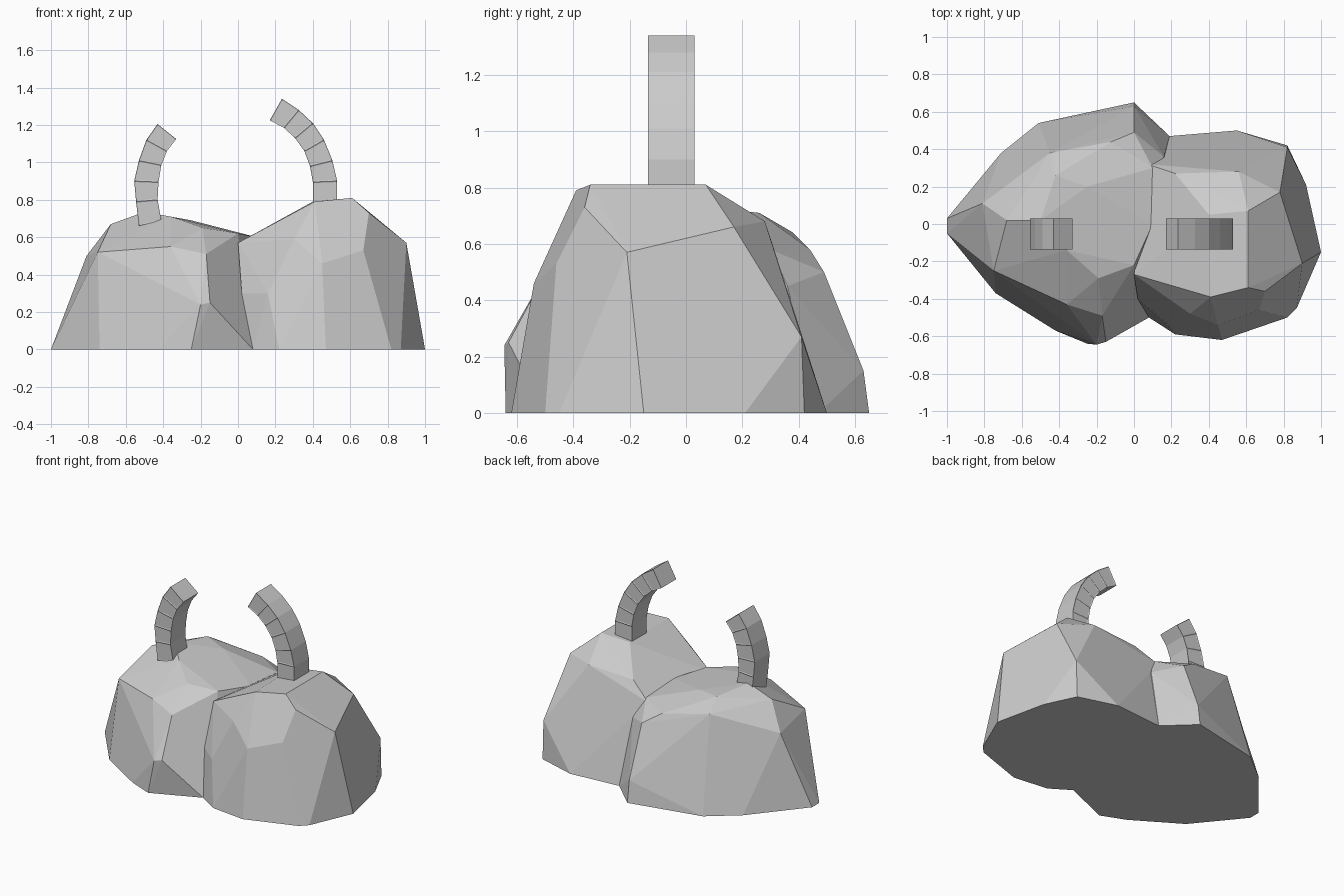
import bpy, bmesh, math


def finish(name, bm):
    bmesh.ops.recalc_face_normals(bm, faces=bm.faces[:])
    mesh = bpy.data.meshes.new(name)
    bm.to_mesh(mesh)
    bm.free()
    obj = bpy.data.objects.new(name, mesh)
    bpy.context.collection.objects.link(obj)
    return obj


def boulder(name, points):
    # faceted rock: convex hull over a few corner points, near-flat facets merged
    bm = bmesh.new()
    for p in points:
        bm.verts.new(p)
    res = bmesh.ops.convex_hull(bm, input=bm.verts[:])
    loose = [v for v in bm.verts if not v.link_faces]
    bmesh.ops.delete(bm, geom=loose, context='VERTS')
    bmesh.ops.dissolve_limit(bm, angle_limit=math.radians(4),
                             verts=bm.verts[:], edges=bm.edges[:])
    return finish(name, bm)


def curved_strip(name, outer, inner, y0, y1):
    # segmented square bar swept along an arc in the xz plane
    bm = bmesh.new()
    rings = []
    for (xo, zo), (xi, zi) in zip(outer, inner):
        rings.append([bm.verts.new(c) for c in
                      ((xo, y0, zo), (xi, y0, zi), (xi, y1, zi), (xo, y1, zo))])
    sides = []
    for a, b in zip(rings, rings[1:]):
        for k in range(4):
            n = (k + 1) % 4
            f = bm.faces.new((a[k], a[n], b[n], b[k]))
            if k in (0, 2):
                sides.append(f)
    bm.faces.new(rings[0])
    bm.faces.new(rings[-1][::-1])
    bmesh.ops.recalc_face_normals(bm, faces=bm.faces[:])
    # slightly recessed panel on each segment side
    bmesh.ops.inset_individual(bm, faces=sides, thickness=0.008, depth=-0.003)
    return finish(name, bm)


# left boulder
boulder("left_boulder", [
    (-1, 0.03, 0), (-1, -0.05, 0), (-0.74, -0.37, 0), (-0.42, -0.57, 0),
    (-0.25, -0.64, 0), (0.08, -0.50, 0), (-0.71, 0.38, 0), (-0.51, 0.54, 0),
    (0, 0.65, 0), (0.19, 0.47, 0), (0.25, 0, 0),
    (-0.20, -0.645, 0.24), (-0.15, -0.63, 0.25), (0, 0.63, 0.15),
    (-0.17, -0.49, 0.51), (-0.75, -0.25, 0.52), (-0.36, -0.43, 0.55),
    (-0.81, 0.11, 0.50), (-0.68, 0.02, 0.67), (-0.50, 0.02, 0.735),
    (-0.36, -0.14, 0.71), (-0.19, -0.29, 0.65), (0.0, -0.22, 0.62),
    (-0.42, 0.26, 0.71), (-0.25, 0.20, 0.69), (-0.45, 0.38, 0.64),
    (-0.12, 0.44, 0.58), (0, 0.49, 0.50), (0.16, 0.36, 0.45),
    (0.10, 0.30, 0.58), (0.10, 0, 0.60)])

# right boulder
boulder("right_boulder", [
    (0.19, 0.47, 0), (0.55, 0.50, 0), (0.82, 0.42, 0), (0.92, 0.21, 0),
    (1, -0.15, 0), (0.87, -0.45, 0), (0.82, -0.50, 0), (0.47, -0.62, 0),
    (0.22, -0.59, 0), (0.08, -0.50, 0), (0.06, 0.2, 0),
    (0.82, 0.41, 0.27), (0.02, -0.40, 0.30), (0.16, -0.52, 0.30),
    (0.45, -0.54, 0.46), (0.67, -0.46, 0.53), (0, -0.27, 0.57),
    (0.30, -0.48, 0.59), (0.90, -0.21, 0.57), (0.78, 0.17, 0.66),
    (0.70, -0.36, 0.73), (0.61, -0.34, 0.81), (0.61, 0.07, 0.81),
    (0.41, -0.39, 0.79), (0.40, 0.05, 0.79), (0.22, 0.27, 0.66),
    (0.56, 0.28, 0.68), (0.07, 0.32, 0.56), (0.09, 0, 0.61)])

# left curved strip
curved_strip("left_strip",
             [(-0.53, 0.66), (-0.545, 0.79), (-0.555, 0.90), (-0.53, 1.01),
              (-0.49, 1.12), (-0.43, 1.205)],
             [(-0.41, 0.69), (-0.43, 0.80), (-0.425, 0.895), (-0.41, 0.985),
              (-0.38, 1.06), (-0.33, 1.125)], -0.135, 0.03)

# right curved strip
curved_strip("right_strip",
             [(0.53, 0.74), (0.53, 0.90), (0.505, 1.01), (0.46, 1.12),
              (0.40, 1.21), (0.325, 1.28), (0.235, 1.34)],
             [(0.40, 0.74), (0.40, 0.895), (0.385, 0.98), (0.355, 1.06),
              (0.305, 1.13), (0.245, 1.185), (0.17, 1.225)], -0.135, 0.03)
